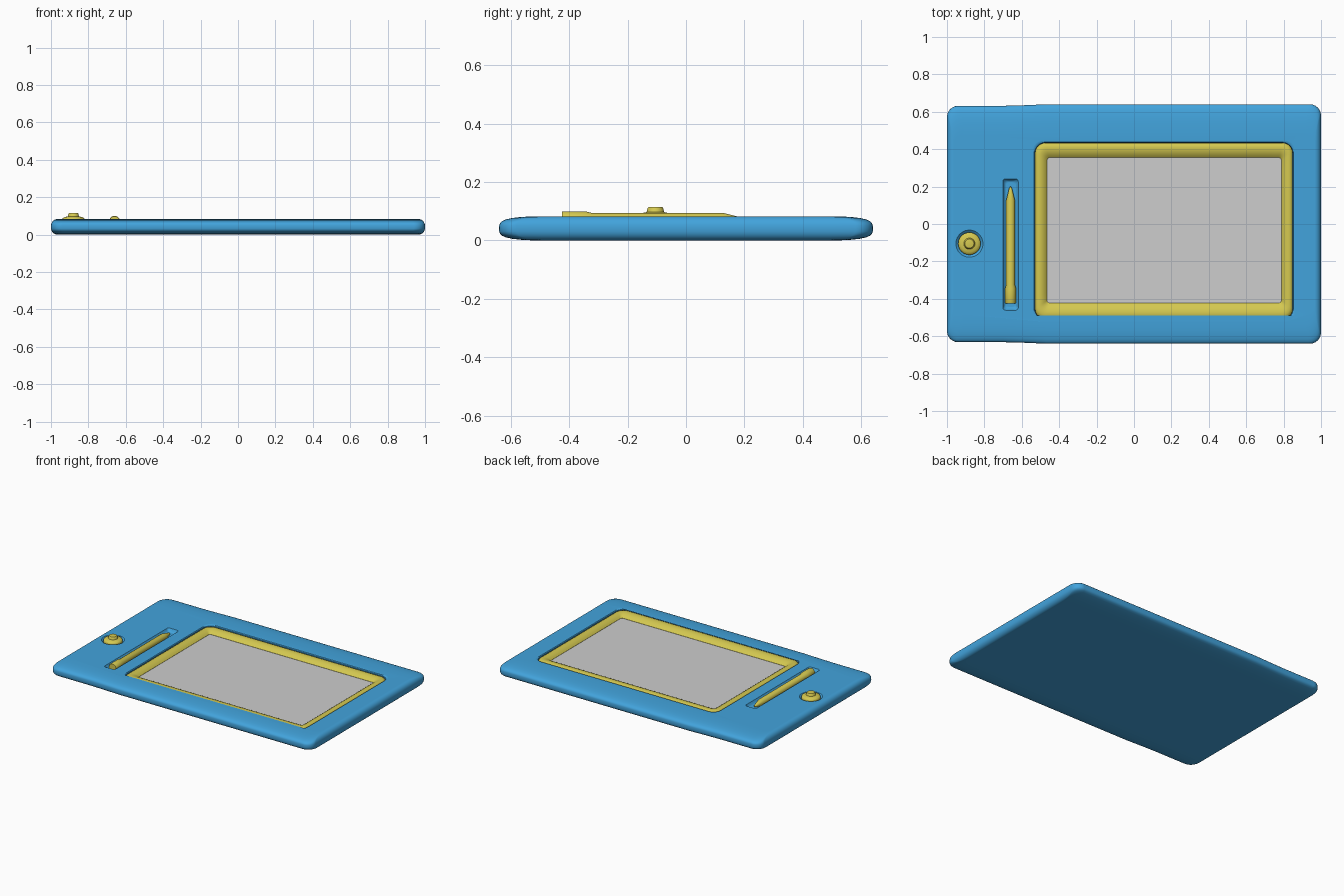
import bpy, bmesh, math

if "Cube" in bpy.data.objects:
    bpy.data.objects.remove(bpy.data.objects["Cube"])


def material(name, rgb):
    m = bpy.data.materials.new(name)
    m.diffuse_color = (*rgb, 1)
    m.use_nodes = True
    m.node_tree.nodes["Principled BSDF"].inputs["Base Color"].default_value = m.diffuse_color
    return m


BLUE = material("sky blue plastic", (0.055, 0.37, 0.72))
YELLOW = material("yellow plastic", (0.66, 0.58, 0.08))
GREY = material("screen grey", (0.61, 0.61, 0.61))


def rect_ring(x0, x1, y0, y1, r, z, n=16, c=6):
    """Rounded rectangle with subdivided sides, counter-clockwise."""
    pts = []
    corners = [(x1 - r, y0 + r, -90), (x1 - r, y1 - r, 0),
               (x0 + r, y1 - r, 90), (x0 + r, y0 + r, 180)]
    arcs = []
    for cx, cy, a in corners:
        arcs.append([(cx + r * math.cos(math.radians(a + 90 * i / c)),
                      cy + r * math.sin(math.radians(a + 90 * i / c)))
                     for i in range(c + 1)])
    for k in range(4):
        arc, nxt = arcs[k], arcs[(k + 1) % 4]
        pts += arc
        (ax, ay), (bx, by) = arc[-1], nxt[0]
        pts += [(ax + (bx - ax) * i / n, ay + (by - ay) * i / n) for i in range(1, n)]
    return [(x, y, z) for x, y in pts]


def loft(name, rings, mat, cap=True, closed=False, angle=35):
    bm = bmesh.new()
    vs = [[bm.verts.new(p) for p in ring] for ring in rings]
    pairs = list(zip(vs, vs[1:])) + ([(vs[-1], vs[0])] if closed else [])
    n = len(vs[0])
    for a, b in pairs:
        for i in range(n):
            j = (i + 1) % n
            bm.faces.new((a[i], a[j], b[j], b[i]))
    if cap:
        bm.faces.new(vs[0][::-1])
        bm.faces.new(vs[-1])
    bmesh.ops.recalc_face_normals(bm, faces=bm.faces)
    me = bpy.data.meshes.new(name)
    bm.to_mesh(me)
    bm.free()
    ob = bpy.data.objects.new(name, me)
    bpy.context.collection.objects.link(ob)
    me.materials.append(mat)
    smooth(ob, angle)
    return ob


def select(ob):
    bpy.ops.object.select_all(action='DESELECT')
    ob.select_set(True)
    bpy.context.view_layer.objects.active = ob


def smooth(ob, angle):
    select(ob)
    bpy.ops.object.shade_smooth_by_angle(angle=math.radians(angle))


def circle(cx, cy, r, z, n=40):
    return [(cx + r * math.cos(2 * math.pi * i / n),
             cy + r * math.sin(2 * math.pi * i / n), z) for i in range(n)]


# body: pillow-edged slab, edges taper further along y than along x
rings = []
for i in range(17):
    t = math.radians(-90 + 180 * i / 16)
    k = 1 - math.cos(t)
    s = math.copysign(abs(math.sin(t)) ** 0.85, t)
    hx, hy = 1 - 0.035 * k, 0.64 - 0.15 * k ** 1.5
    ring = rect_ring(-hx, hx, -hy, hy, 0.06, 0.0415 + 0.0415 * s)
    # the tool side on the left is slightly narrower
    rings.append([(x, y * (1 - 0.013 * min(1, max(0, (-x - 0.5) / 0.14))), z)
                  for x, y, z in ring])


def window(inset, z, r):
    return rect_ring(-0.53 + inset, 0.85 - inset, -0.51 + inset, 0.435 - inset, r, z)


# window recess rolled down into the body
for inset, z in ((-0.012, 0.083), (-0.004, 0.081), (0, 0.076), (0.001, 0.04)):
    rings.append(window(inset, z, 0.055))
body = loft("tablet_body", rings, BLUE)

# pen groove and knob dimple
groove = loft("groove_cutter",
              [rect_ring(-0.66 - w, -0.66 + w, -0.42 - w, 0.20 + w, 0.015, z, 4, 4)
               for w, z in ((0.022, 0.06), (0.034, 0.068), (0.05, 0.1))], BLUE)
dimple = loft("dimple_cutter",
              [circle(-0.88, -0.105, r, z) for r, z in ((0.06, 0.072), (0.085, 0.094))], BLUE)
for cutter in (groove, dimple):
    m = body.modifiers.new("cut", 'BOOLEAN')
    m.operation = 'DIFFERENCE'
    m.solver = 'EXACT'
    m.object = cutter
    select(body)
    bpy.ops.object.modifier_apply(modifier=m.name)
    bpy.data.objects.remove(cutter)
smooth(body, 35)
w = body.modifiers.new("normals", 'WEIGHTED_NORMAL')
w.keep_sharp = True

# yellow screen frame: f goes from outer edge (0) to inner edge (1)
frame = []
for f, z in ((0.02, 0.042), (0.02, 0.066), (0.10, 0.075), (0.25, 0.080), (0.45, 0.080),
             (0.65, 0.076), (0.85, 0.068), (1.0, 0.058), (1.0, 0.042)):
    frame.append(rect_ring(-0.53 + 0.065 * f, 0.85 - 0.062 * f, -0.51 + 0.087 * f,
                           0.435 - 0.08 * f, 0.055 - 0.04 * f, z))
loft("screen_frame", frame, YELLOW, cap=False, closed=True)

# drawing screen
loft("drawing_screen", [rect_ring(-0.475, 0.798, -0.435, 0.365, 0.01, z, 2, 2)
                        for z in (0.041, 0.057)], GREY)


# pen lying along y
def pen_ring(y, r, n=20):
    return [(-0.66 + r * math.cos(2 * math.pi * i / n), y,
             0.071 + r * math.sin(2 * math.pi * i / n)) for i in range(n)]


loft("pen", [pen_ring(y, r) for y, r in (
    (-0.425, 0.027), (-0.42, 0.029), (-0.345, 0.029), (-0.325, 0.024),
    (0.125, 0.024), (0.19, 0.008), (0.20, 0.002))], YELLOW)

# slider knob
loft("knob", [circle(-0.88, -0.105, r, z) for r, z in (
    (0.06, 0.07), (0.06, 0.083), (0.056, 0.089), (0.045, 0.094), (0.030, 0.097),
    (0.027, 0.110), (0.024, 0.114), (0.020, 0.115))], YELLOW)
